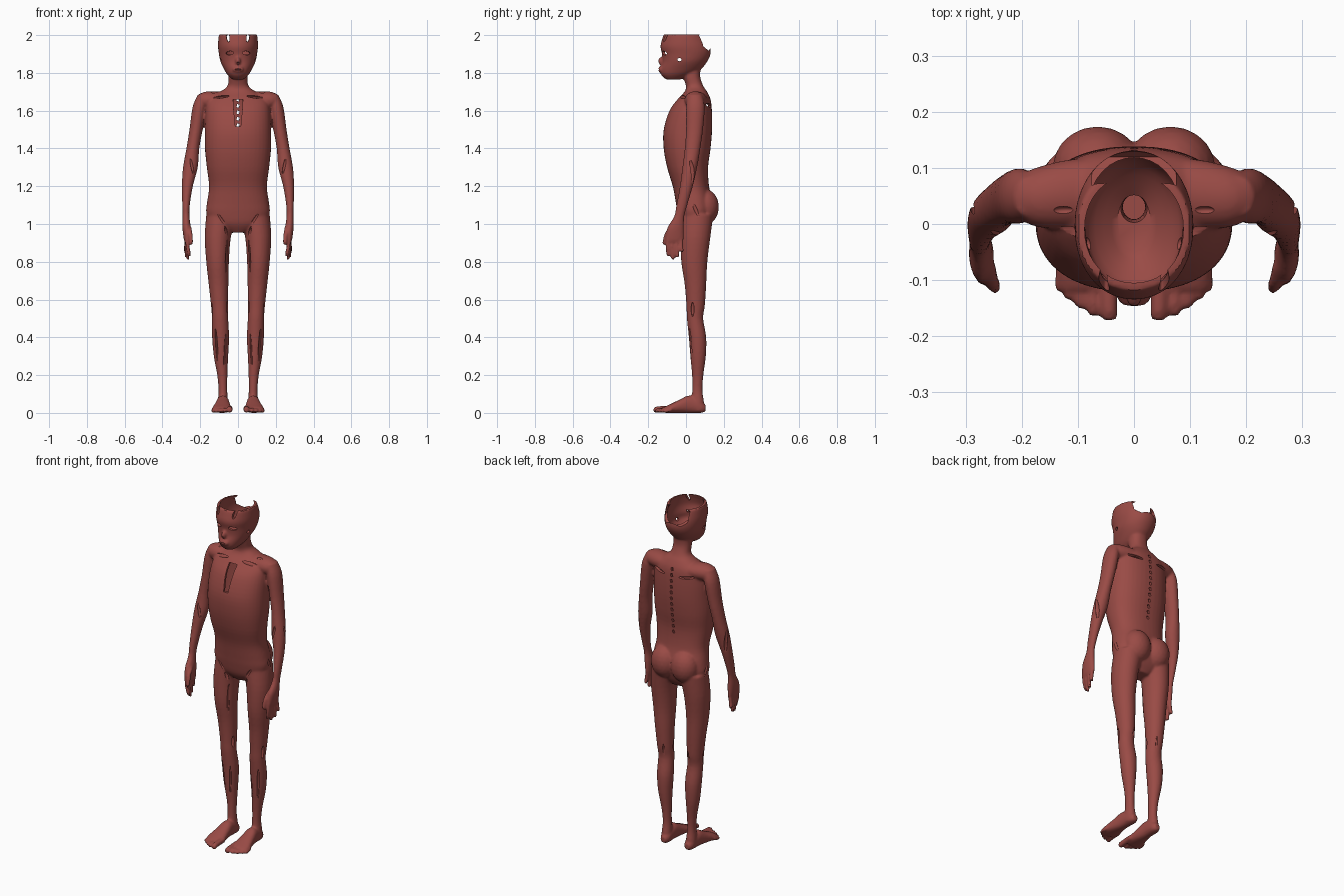
import bpy, bmesh, math
from mathutils import Vector, Matrix, Euler


def spline(secs, steps=4):
    """Catmull-Rom interpolation through the given cross-sections."""
    p = [secs[0]] + list(secs) + [secs[-1]]
    out = []
    for i in range(1, len(p) - 2):
        for k in range(steps):
            t = k / steps
            out.append([0.5 * (2 * b + (c - a) * t + (2 * a - 5 * b + 4 * c - d) * t * t
                               + (3 * b - a - 3 * c + d) * t ** 3)
                        for a, b, c, d in zip(p[i - 1], p[i], p[i + 1], p[i + 2])])
    return out + [list(secs[-1])]


def loft(bm, secs, axis='z', s=1, n=28, power=2.0):
    """Closed loft; each section is x, y, z, half-width, half-depth."""
    def se(v):
        return math.copysign(abs(v) ** (2 / power), v)
    rings = []
    for x, y, z, a, b in spline(secs):
        ring = []
        for k in range(n):
            t = 2 * math.pi * k / n
            u, v = a * se(math.cos(t)), b * se(math.sin(t))
            off = {'z': (u, v, 0), 'y': (u, 0, v), 'x': (0, u, v)}[axis]
            ring.append(bm.verts.new((s * (x + off[0]), y + off[1], z + off[2])))
        rings.append(ring)
    faces = [bm.faces.new(rings[0]), bm.faces.new(rings[-1])]
    for r0, r1 in zip(rings, rings[1:]):
        for k in range(n):
            faces.append(bm.faces.new((r0[k], r0[(k + 1) % n], r1[(k + 1) % n], r1[k])))
    bmesh.ops.recalc_face_normals(bm, faces=faces)


def placed(loc, size, rot):
    return Matrix.LocRotScale(Vector(loc), Euler(rot), Vector(size))


def ball(bm, loc, r, rot=(0, 0, 0)):
    bmesh.ops.create_icosphere(bm, subdivisions=3, radius=1, matrix=placed(loc, r, rot))


def box(bm, loc, size, rot=(0, 0, 0)):
    bmesh.ops.create_cube(bm, size=1, matrix=placed(loc, size, rot))


def finish(bm, name):
    me = bpy.data.meshes.new(name)
    bm.to_mesh(me)
    bm.free()
    ob = bpy.data.objects.new(name, me)
    bpy.context.collection.objects.link(ob)
    return ob


def trunk(rows, inset=0.0):
    """Rows of z, front y, back y, half-width."""
    return [(0, (f + b) / 2, z, w - inset, (b - f) / 2 - inset) for z, f, b, w in rows]


TORSO = [(0.955, 0.0, 0.09, 0.05), (1.0, -0.03, 0.12, 0.14), (1.06, -0.045, 0.14, 0.168),
         (1.12, -0.055, 0.14, 0.163), (1.2, -0.07, 0.122, 0.153), (1.3, -0.10, 0.117, 0.165),
         (1.4, -0.118, 0.13, 0.175), (1.5, -0.118, 0.138, 0.175), (1.6, -0.088, 0.137, 0.17),
         (1.66, -0.045, 0.13, 0.155), (1.70, -0.008, 0.112, 0.095), (1.73, 0.0, 0.092, 0.056),
         (1.78, -0.015, 0.075, 0.05), (1.84, -0.02, 0.08, 0.05)]
HEAD = [(1.765, -0.105, -0.03, 0.03), (1.79, -0.132, 0.03, 0.056), (1.82, -0.136, 0.08, 0.074),
        (1.86, -0.125, 0.112, 0.093), (1.90, -0.127, 0.13, 0.101), (1.94, -0.135, 0.128, 0.106),
        (1.98, -0.126, 0.112, 0.104), (2.004, -0.118, 0.10, 0.101)]

# Trunk, neck and head
bm = bmesh.new()
loft(bm, trunk(TORSO), power=2.3, n=40)
loft(bm, trunk(HEAD), power=2.1, n=40)
ball(bm, (0, -0.13, 1.862), (0.014, 0.018, 0.022))
ball(bm, (0, -0.132, 1.818), (0.03, 0.016, 0.017))

for s in (1, -1):
    # Shoulder and buttock
    loft(bm, [(0, .06, 1.655, .06, .04), (.1, .055, 1.655, .062, .046),
              (.17, .048, 1.655, .054, .046), (.21, .048, 1.65, .036, .035)], 'x', s)
    ball(bm, (s * 0.065, 0.10, 1.09), (0.08, 0.074, 0.095))
    # Arm and palm
    loft(bm, [(.185, .048, 1.685, .028, .036), (.203, .05, 1.62, .037, .049),
              (.222, .045, 1.5, .035, .045), (.239, .035, 1.4, .034, .041),
              (.252, .02, 1.3, .039, .039), (.268, .002, 1.2, .029, .034),
              (.275, -.022, 1.1, .020, .029), (.275, -.036, 1.04, .018, .027),
              (.272, -.055, .98, .022, .044), (.27, -.06, .92, .017, .048),
              (.269, -.062, .90, .012, .044)], 'z', s)
    # Fingers and thumb
    for y, tip, dx in ((-.098, .828, -.012), (-.074, .812, -.004), (-.049, .822, .003), (-.025, .85, .008)):
        loft(bm, [(.27, y, .925, .011, .0105), (.272 + dx / 2, y, .88, .0105, .0105),
                  (.27 + dx, y + .004, tip + .008, .0095, .0095),
                  (.268 + dx, y + .004, tip, .005, .005)], 'z', s, 12)
    loft(bm, [(.262, -.07, .99, .014, .014), (.253, -.1, .95, .013, .013),
              (.248, -.114, .905, .010, .010), (.248, -.115, .89, .006, .006)], 'z', s, 12)
    # Leg
    loft(bm, [(.09, .06, 1.05, .078, .085), (.107, .05, .93, .069, .079),
              (.108, .044, .8, .060, .069), (.103, .05, .68, .052, .057),
              (.098, .051, .57, .045, .049), (.095, .048, .5, .043, .043),
              (.092, .061, .4, .045, .046), (.09, .064, .3, .038, .041),
              (.083, .062, .2, .027, .030), (.08, .06, .12, .023, .027),
              (.08, .062, .05, .028, .034), (.08, .062, .01, .026, .03)], 'z', s)
    # Foot
    loft(bm, [(.078, .104, .025, .015, .017), (.078, .08, .031, .028, .031),
              (.08, .02, .046, .033, .046), (.082, -.03, .036, .041, .036),
              (.085, -.08, .024, .050, .024), (.087, -.115, .016, .046, .016)], 'y', s, 24, 2.3)
    # Toes
    for x, tip, r in ((.044, -.172, .016), (.073, -.163, .012), (.095, -.15, .0115),
                      (.115, -.136, .011), (.132, -.12, .010)):
        loft(bm, [(x, -.075, r + .008, r, r), (x, tip + .03, r + .004, r * .9, r),
                  (x, tip + .01, r, r, r), (x, tip, r, r * .6, r * .6)], 'y', s, 14)

body = finish(bm, "muscle_body")

# Hollow spaces inside the head and chest
bm = bmesh.new()
inner = [r for r in HEAD if r[0] > 1.81] + [(2.06, -0.11, 0.095, 0.1)]
loft(bm, [(0, 0, 1.815, .03, .05)] + trunk(inner, 0.013)[1:], power=2.1, n=40)
loft(bm, trunk([r for r in TORSO if 1.15 < r[0] < 1.67], 0.014), power=2.3, n=40)
cavities = finish(bm, "cavity_cutter")

# Openings: throat, face, breastbone, spine, rim and muscle gaps
bm = bmesh.new()
loft(bm, [(0, .03, 1.63, .022, .022), (0, .03, 1.75, .02, .022), (0, .025, 1.85, .026, .026)])
loft(bm, [(0, -.10, 1.515, .014, .05), (0, -.085, 1.6, .022, .05), (0, -.06, 1.66, .026, .04)], power=5)
ball(bm, (0, -.148, 1.818), (.018, .018, .004))
ball(bm, (0, -.15, 1.852), (.008, .012, .006))
box(bm, (0, .115, 1.985), (.15, .09, .10), (math.radians(-38), 0, 0))
for i in range(12):
    box(bm, (0, .128, 1.285 + i * .034), (.013, .06, .017), (0, .3, 0))
for s in (1, -1):
    ball(bm, (s * .045, -.118, 1.905), (.022, .04, .010), (0, s * .12, 0))
    ball(bm, (s * .09, -.035, 1.87), (.04, .011, .009))
    ball(bm, (s * .054, -.118, 1.995), (.009, .045, .032), (0, s * .15, 0))
    ball(bm, (s * .03, -.135, 1.868), (.006, .012, .008))
    # Collarbone and shoulder blade gaps
    ball(bm, (s * .10, -.022, 1.672), (.055, .022, .007), (0, s * .1, 0))
    ball(bm, (s * .10, .128, 1.63), (.055, .03, .009), (0, s * -.12, 0))
    ball(bm, (s * .125, .024, 1.702), (.02, .008, .012))
    # Groin and hip gaps
    ball(bm, (s * .085, -.036, 1.02), (.008, .014, .055), (0, s * .6, 0))
    ball(bm, (s * .06, -.022, .955), (.008, .018, .035), (0, s * .3, 0))
    ball(bm, (s * .172, .05, 1.08), (.010, .010, .05), (.4, 0, 0))
    # Thigh, knee and shin gaps
    ball(bm, (s * .062, -.005, .82), (.005, .014, .10), (0, s * -.05, 0))
    ball(bm, (s * .058, .035, .56), (.012, .008, .035))
    ball(bm, (s * .136, .035, .55), (.012, .008, .04))
    ball(bm, (s * .08, .098, .54), (.006, .010, .05))
    ball(bm, (s * .112, .022, .33), (.006, .014, .12), (0, s * .06, 0))
    ball(bm, (s * .07, .022, .30), (.006, .012, .12), (0, s * -.04, 0))
    # Elbow and forearm gaps
    ball(bm, (s * .245, -.018, 1.31), (.007, .010, .05), (0, s * .2, 0))
    ball(bm, (s * .285, .035, 1.26), (.007, .014, .08), (.15, 0, 0))
openings = finish(bm, "opening_cutter")

# Fuse the parts, soften, then cut
bpy.context.view_layer.objects.active = body
body.select_set(True)
rm = body.modifiers.new("fuse", 'REMESH')
rm.mode = 'VOXEL'
rm.voxel_size = 0.0065
sm = body.modifiers.new("soften", 'SMOOTH')
sm.factor = 0.5
sm.iterations = 3
for m in ("fuse", "soften"):
    bpy.ops.object.modifier_apply(modifier=m)
for cutter in (cavities, openings):
    cutter.hide_render = True
    mod = body.modifiers.new("cut", 'BOOLEAN')
    mod.operation = 'DIFFERENCE'
    mod.solver = 'EXACT'
    mod.object = cutter
    bpy.ops.object.modifier_apply(modifier="cut")
    bpy.data.objects.remove(cutter, do_unlink=True)

mat = bpy.data.materials.new("muscle_red")
mat.diffuse_color = (0.32, 0.07, 0.06, 1)
body.data.materials.clear()
body.data.materials.append(mat)
bpy.ops.object.shade_smooth_by_angle(angle=math.radians(40))
